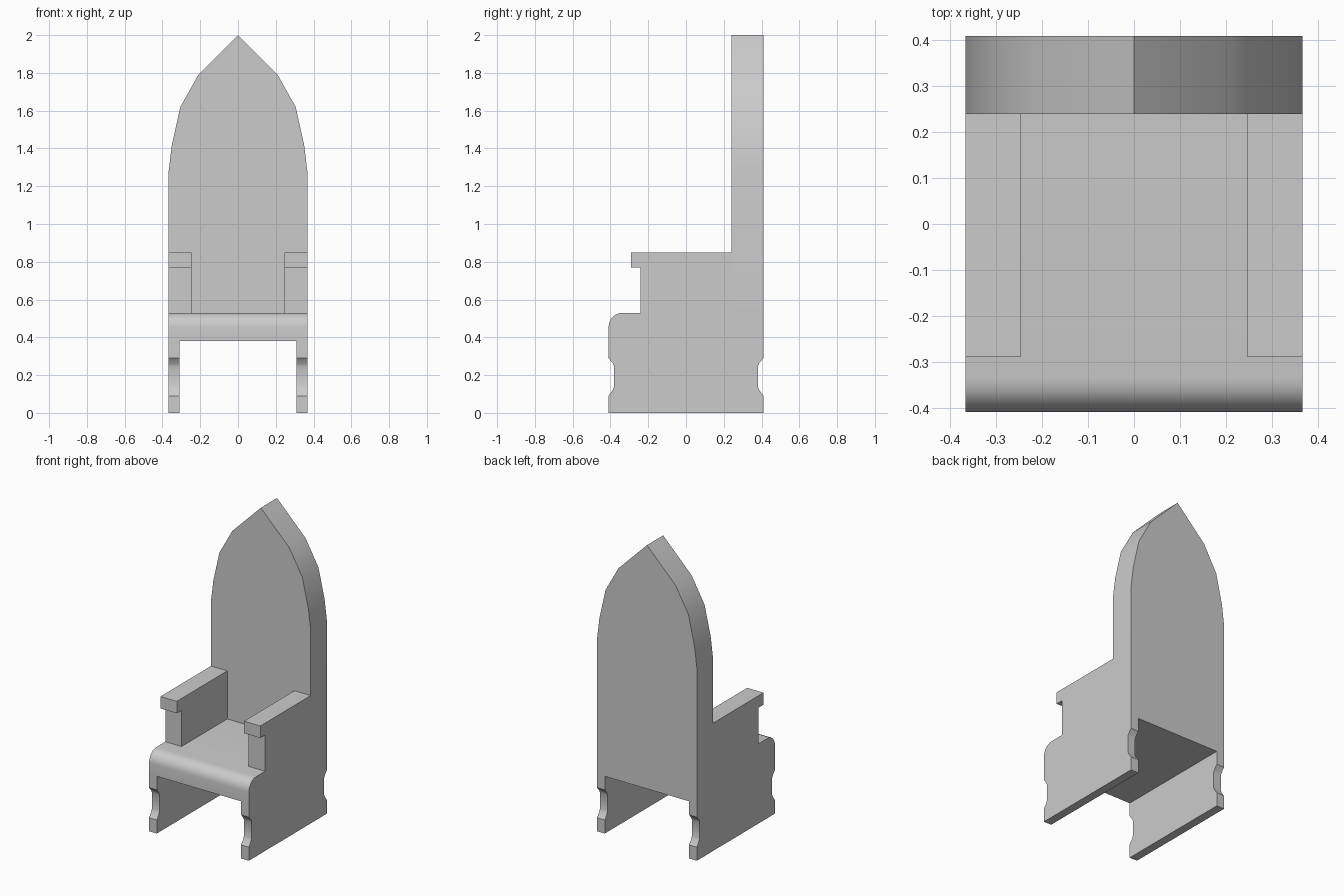
import bpy, bmesh, math

if "Cube" in bpy.data.objects:
    bpy.data.objects.remove(bpy.data.objects["Cube"])


def prism(name, profile, place, start, end):
    """Extrude a 2D profile from start to end; place maps (u, v, depth) to xyz."""
    bm = bmesh.new()
    near = [bm.verts.new(place(u, v, start)) for u, v in profile]
    far = [bm.verts.new(place(u, v, end)) for u, v in profile]
    bm.faces.new(near)
    bm.faces.new(far[::-1])
    n = len(profile)
    for i in range(n):
        j = (i + 1) % n
        bm.faces.new((near[i], far[i], far[j], near[j]))
    bmesh.ops.recalc_face_normals(bm, faces=bm.faces[:])
    mesh = bpy.data.meshes.new(name)
    bm.to_mesh(mesh)
    bm.free()
    ob = bpy.data.objects.new(name, mesh)
    bpy.context.collection.objects.link(ob)
    bpy.ops.object.select_all(action='DESELECT')
    ob.select_set(True)
    bpy.context.view_layer.objects.active = ob
    bpy.ops.object.shade_smooth_by_angle(angle=math.radians(35))
    return ob


def side_view(u, v, d):
    return (d, u, v)


def front_view(u, v, d):
    return (u, d, v)


W, D = 0.367, 0.41          # half width, half depth
LEG_TOP, SEAT_TOP = 0.38, 0.53

# Seat slab with rounded front edge
R = 0.075
nose = [(-D + R - R * math.cos(a), SEAT_TOP - R + R * math.sin(a))
        for a in [math.radians(90 * i / 6) for i in range(7)]]
seat = [(-D, LEG_TOP)] + nose + [(D, SEAT_TOP), (D, LEG_TOP)]
prism("seat", seat, side_view, -W, W)

# Pointed arch backrest
half = [(W, SEAT_TOP), (W, 1.28), (0.35, 1.42), (0.305, 1.62), (0.21, 1.79)]
arch = half + [(0, 2.0)] + [(-x, z) for x, z in reversed(half)]
prism("backrest", arch, front_view, 0.24, D)

# Side panels with notched edges, and armrests with overhanging front
edge = [(D, 0), (D, 0.09), (0.387, 0.122), (0.38, 0.14),
        (0.38, 0.245), (0.387, 0.262), (D, 0.29), (D, LEG_TOP)]
panel = edge + [(-y, z) for y, z in reversed(edge)]
arm = [(-0.24, SEAT_TOP), (0.24, SEAT_TOP), (0.24, 0.85),
       (-0.29, 0.85), (-0.29, 0.77), (-0.24, 0.77)]
for side, s in (("left", -1), ("right", 1)):
    prism(side + "_leg_panel", panel, side_view, s * 0.31, s * W)
    prism(side + "_armrest", arm, side_view, s * 0.247, s * W)
